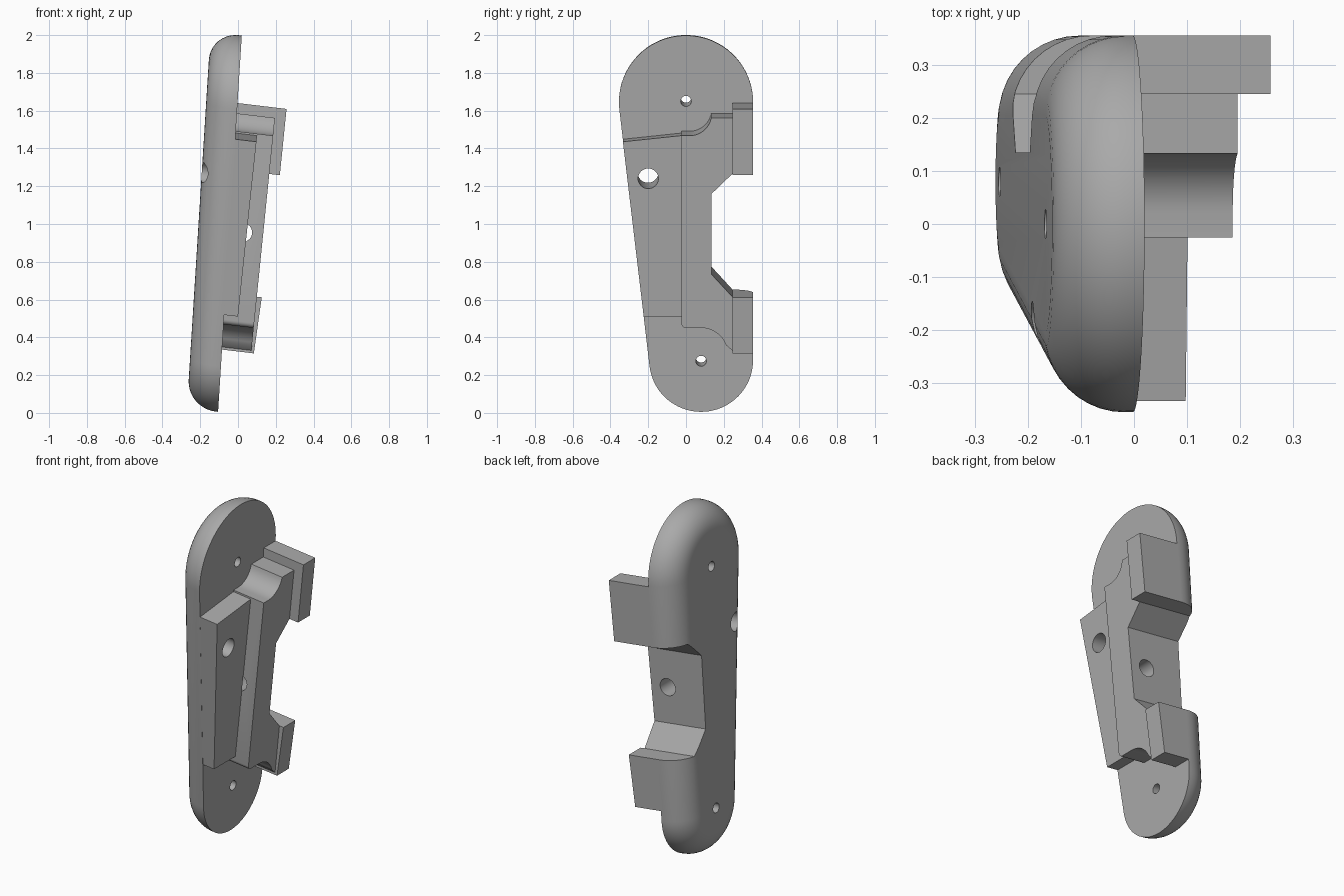
import bpy, bmesh
from math import sin, cos, pi, radians

if "Cube" in bpy.data.objects:
    bpy.data.objects.remove(bpy.data.objects["Cube"], do_unlink=True)

grey = bpy.data.materials.new("plain_grey")
grey.use_nodes = True
GREY = (0.40, 0.40, 0.40, 1)
grey.diffuse_color = GREY
grey.node_tree.nodes["Principled BSDF"].inputs["Base Color"].default_value = GREY

LEAN = 0.12  # everything is extruded along a slightly drooping x direction


def plane(x, slope, z=0.0):
    """Leaning plane through (x, z)."""
    return lambda zz: x + slope * (zz - z)


def arc(cy, cz, r, start, end, n):
    return [(cy + r * cos(radians(start + (end - start) * i / n)),
             cz + r * sin(radians(start + (end - start) * i / n))) for i in range(n + 1)]


def loft(name, rings):
    """Skin between (outline, plane) rings and cap both ends."""
    bm = bmesh.new()
    loops = []
    for outline, face in rings:
        loop = []
        for y, z in outline:
            x = face(z)
            loop.append(bm.verts.new((x, y, z - LEAN * x)))
        loops.append(loop)
    n = len(loops[0])
    for a, b in zip(loops, loops[1:]):
        for i in range(n):
            j = (i + 1) % n
            bm.faces.new((a[i], a[j], b[j], b[i]))
    bm.faces.new(loops[0])
    bm.faces.new(loops[-1])
    bmesh.ops.recalc_face_normals(bm, faces=bm.faces)
    mesh = bpy.data.meshes.new(name)
    bm.to_mesh(mesh)
    bm.free()
    mesh.materials.append(grey)
    obj = bpy.data.objects.new(name, mesh)
    bpy.context.collection.objects.link(obj)
    return obj


def prism(name, outline, back, front):
    return loft(name, [(outline, back), (outline, front)])


def cut(obj, *cutters):
    for c in cutters:
        c.hide_render = True
        mod = obj.modifiers.new("cut", "BOOLEAN")
        mod.operation = "DIFFERENCE"
        mod.solver = "EXACT"
        mod.object = c
        bpy.context.view_layer.objects.active = obj
        bpy.ops.object.modifier_apply(modifier=mod.name)


# Back plate: tapered round-ended outline with a large rounded outer rim
THICK, RIM, TILT = 0.165, 0.15, 0.0625


def plate_outline(inset):
    return (arc(0, 1.645, 0.355 - inset, 0, 186.7, 40)
            + arc(0.08, 0.268, 0.275 - inset, 186.7, 360, 36))


rings = [(plate_outline(0), plane(-0.105, TILT))]
for i in range(11):
    t = pi / 2 * i / 10
    depth = THICK - RIM + RIM * sin(t)
    rings.append((plate_outline(RIM * (1 - cos(t))), plane(-0.105 - depth, TILT)))
back_plate = loft("back_plate", rings)

inside = plane(-0.115, TILT)  # starts blocks just below the plate surface

# Thin wedge along the slanted edge
wedge = prism("side_wedge", [(-0.334, 1.447), (-0.025, 1.48), (-0.025, 0.51), (-0.224, 0.51)],
              inside, plane(0.0, 0.104, 0.51))

# Central ridge with scooped top and rounded foot
ridge_outline = ([(-0.025, 1.49)] + arc(0.02, 1.605, 0.115, -90, -10, 10)
                 + [(0.14, 1.585), (0.25, 1.585), (0.25, 1.285), (0.245, 1.285),
                    (0.135, 1.178), (0.135, 0.747), (0.245, 0.627), (0.25, 0.627), (0.25, 0.335)]
                 + arc(0.08, 0.32, 0.14, 20, 90, 10)
                 + arc(0.0, 0.485, 0.025, 270, 180, 5))
ridge = prism("central_ridge", ridge_outline, inside, plane(0.185, 0.1, 1.48))


# Two jaws flush with the straight edge
def jaw(name, low, high, front):
    return prism(name, [(0.245, low), (0.355, low), (0.355, high), (0.245, high)], inside, front)


upper_jaw = jaw("upper_jaw", 1.285, 1.64, plane(0.257, 0.1, 1.64))
lower_jaw = jaw("lower_jaw", 0.325, 0.627, plane(0.126, 0.14, 0.627))

# Cutters: notch, three holes through the plate, one hole across the ridge
far, near = plane(-0.6, 0), plane(0.6, 0)
notch = prism("notch_cutter", [(0.135, 1.178), (0.245, 1.285), (0.5, 1.285),
                               (0.5, 0.627), (0.245, 0.627), (0.135, 0.747)], far, near)


def hole(name, y, z, r):
    return prism(name, arc(y, z, r, 0, 348.75, 31), far, near)


upper_hole = hole("upper_hole_cutter", 0, 1.65, 0.028)
lower_hole = hole("lower_hole_cutter", 0.08, 0.264, 0.028)
side_hole = hole("side_hole_cutter", -0.2, 1.25, 0.054)

bpy.ops.mesh.primitive_cylinder_add(vertices=32, radius=0.05, depth=0.4,
                                    location=(0.025, 0.1, 0.955), rotation=(pi / 2, 0, 0))
cross_hole = bpy.context.object
cross_hole.name = "cross_hole_cutter"

cut(back_plate, notch, upper_hole, lower_hole, side_hole)
cut(wedge, side_hole)
cut(ridge, cross_hole)
for c in (notch, upper_hole, lower_hole, side_hole, cross_hole):
    bpy.data.objects.remove(c, do_unlink=True)

# Smooth the rounded surfaces, keep edges sharp
bpy.ops.object.select_all(action="DESELECT")
for obj in (back_plate, wedge, ridge, upper_jaw, lower_jaw):
    obj.select_set(True)
bpy.context.view_layer.objects.active = back_plate
bpy.ops.object.shade_smooth_by_angle(angle=radians(30))
